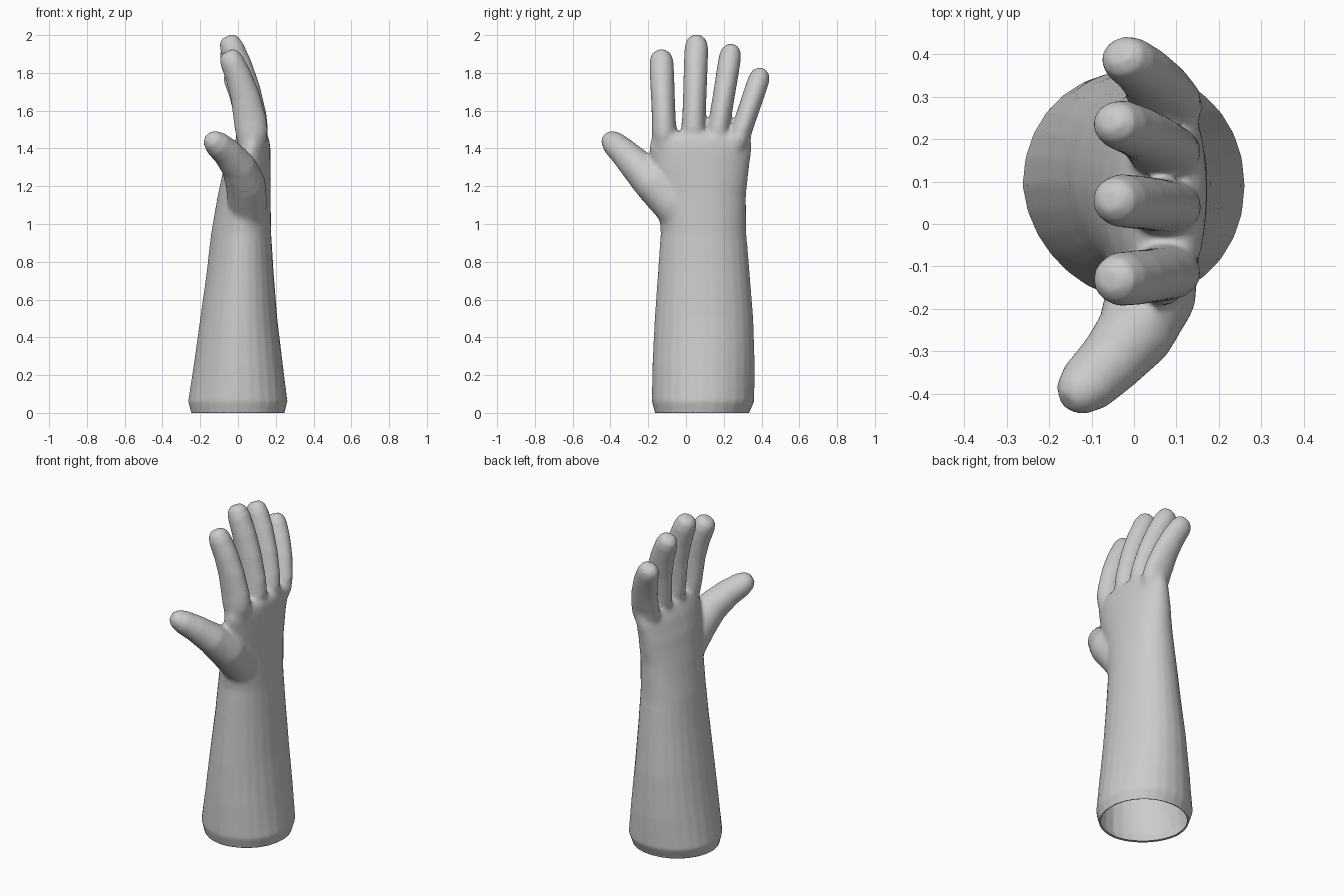
import bpy, bmesh, math
from mathutils import Vector

if "Cube" in bpy.data.objects:
    bpy.data.objects.remove(bpy.data.objects["Cube"])


def loft(name, rows, sides=24, power=2.0, upright=False, flat=0.0):
    """Closed tube through rows of (centre x, y, z, radius a, radius b)."""
    bm = bmesh.new()
    pts = [Vector(r[:3]) for r in rows]
    rings = []
    for i, r in enumerate(rows):
        t = pts[min(i + 1, len(pts) - 1)] - pts[max(i - 1, 0)]
        t = Vector((0, 0, 1)) if upright else t.normalized()
        u = Vector((1, 0, 0))
        u = (u - t * u.dot(t)).normalized()
        v = t.cross(u)
        ring = []
        for k in range(sides):
            a = 2 * math.pi * k / sides
            c, s = math.cos(a), math.sin(a)
            # the inner front quarter of the arm is a little flatter
            f = 1 - flat * 2 * c * s if c < 0 and s < 0 else 1
            c = f * math.copysign(abs(c) ** (2 / power), c)
            s = f * math.copysign(abs(s) ** (2 / power), s)
            ring.append(bm.verts.new(pts[i] + u * c * r[3] + v * s * r[4]))
        rings.append(ring)
    for a, b in zip(rings, rings[1:]):
        for k in range(sides):
            n = (k + 1) % sides
            bm.faces.new((a[k], a[n], b[n], b[k]))
    bm.faces.new(rings[0][::-1])
    bm.faces.new(rings[-1])
    bmesh.ops.recalc_face_normals(bm, faces=bm.faces)
    me = bpy.data.meshes.new(name)
    bm.to_mesh(me)
    bm.free()
    ob = bpy.data.objects.new(name, me)
    bpy.context.collection.objects.link(ob)
    return ob


def apply_all(ob):
    for n in [m.name for m in ob.modifiers]:
        bpy.ops.object.modifier_apply(modifier=n)


# Forearm and palm: z, x min, x max, y min, y max
outline = [
    (-0.06, -0.235, 0.235, -0.150, 0.320),
    (0.00, -0.248, 0.246, -0.164, 0.334),
    (0.06, -0.264, 0.262, -0.181, 0.361),
    (0.25, -0.235, 0.238, -0.178, 0.364),
    (0.50, -0.200, 0.208, -0.166, 0.356),
    (0.75, -0.165, 0.188, -0.148, 0.336),
    (0.95, -0.143, 0.176, -0.135, 0.320),
    (1.15, -0.108, 0.173, -0.150, 0.318),
    (1.30, -0.075, 0.173, -0.185, 0.335),
    (1.40, -0.040, 0.172, -0.197, 0.349),
    (1.455, -0.010, 0.165, -0.185, 0.345),
    (1.485, 0.030, 0.135, -0.150, 0.300),
]
palm = [((a + b) / 2, (c + d) / 2, z, (b - a) / 2, (d - c) / 2)
        for z, a, b, c, d in outline]
parts = [loft("hand", palm, 28, 2.08, True, 0.06)]

# Fingers share one curl: fraction of length, x, depth radius, width scale
curl = [(0, 0.070, 0.065, 0.85), (0.2, 0.073, 0.087, 1.08),
        (0.33, 0.064, 0.087, 1.0), (0.55, 0.040, 0.078, 1.0),
        (0.75, 0.005, 0.070, 1.02), (0.90, -0.031, 0.064, 1.01),
        (0.965, -0.048, 0.054, 0.84), (1.0, -0.058, 0.030, 0.44)]
# name, base y, base z, tip y, tip z, half width
for name, y0, z0, y1, z1, w in [
        ("index", -0.110, 1.37, -0.132, 1.913, 0.063),
        ("middle", 0.036, 1.37, 0.057, 1.993, 0.062),
        ("ring", 0.150, 1.37, 0.243, 1.943, 0.058),
        ("little", 0.245, 1.35, 0.402, 1.813, 0.056)]:
    dx = 0.02 if name == "little" else 0
    rows = [(x + dx * t, y0 + (y1 - y0) * t, z0 + (z1 - z0) * t, d, w * s)
            for t, x, d, s in curl]
    parts.append(loft(name, rows))

# Thumb
parts.append(loft("thumb", [
    (0.040, 0.04, 0.93, 0.08, 0.09), (0.050, -0.075, 1.11, 0.105, 0.108),
    (0.040, -0.170, 1.215, 0.107, 0.106), (0.0, -0.26, 1.31, 0.092, 0.090),
    (-0.06, -0.33, 1.38, 0.078, 0.075), (-0.112, -0.380, 1.425, 0.070, 0.066),
    (-0.142, -0.407, 1.450, 0.052, 0.050), (-0.158, -0.42, 1.462, 0.027, 0.026)]))

# Fuse everything into one skin
for ob in parts:
    ob.select_set(True)
hand = parts[0]
bpy.context.view_layer.objects.active = hand
bpy.ops.object.join()
m = hand.modifiers.new("Fuse", 'REMESH')
m.mode = 'VOXEL'
m.voxel_size = 0.009
apply_all(hand)

# Blend the finger and thumb roots strongly, everything else lightly
roots = hand.vertex_groups.new(name="roots")
roots.add([v.index for v in hand.data.vertices
           if 0.9 < v.co.z < 1.50 and v.co.y > -0.27], 1.0, 'REPLACE')
for label, count, group in [("Blend", 24, "roots"), ("Soften", 6, "")]:
    m = hand.modifiers.new(label, 'SMOOTH')
    m.factor = 0.5
    m.iterations = count
    m.vertex_group = group
apply_all(hand)

# Open the bottom end and roll a small lip inwards
bm = bmesh.new()
bm.from_mesh(hand.data)
bmesh.ops.bisect_plane(bm, geom=bm.verts[:] + bm.edges[:] + bm.faces[:],
                       plane_co=(0, 0, 0), plane_no=(0, 0, 1), clear_inner=True)
rim = [e for e in bm.edges if e.is_boundary]
new = bmesh.ops.extrude_edge_only(bm, edges=rim)["geom"]
for v in new:
    if isinstance(v, bmesh.types.BMVert):
        v.co = Vector((v.co.x * 0.96, 0.085 + (v.co.y - 0.085) * 0.96, 0.004))
bmesh.ops.recalc_face_normals(bm, faces=bm.faces)
bm.to_mesh(hand.data)
bm.free()
bpy.ops.object.shade_smooth()
